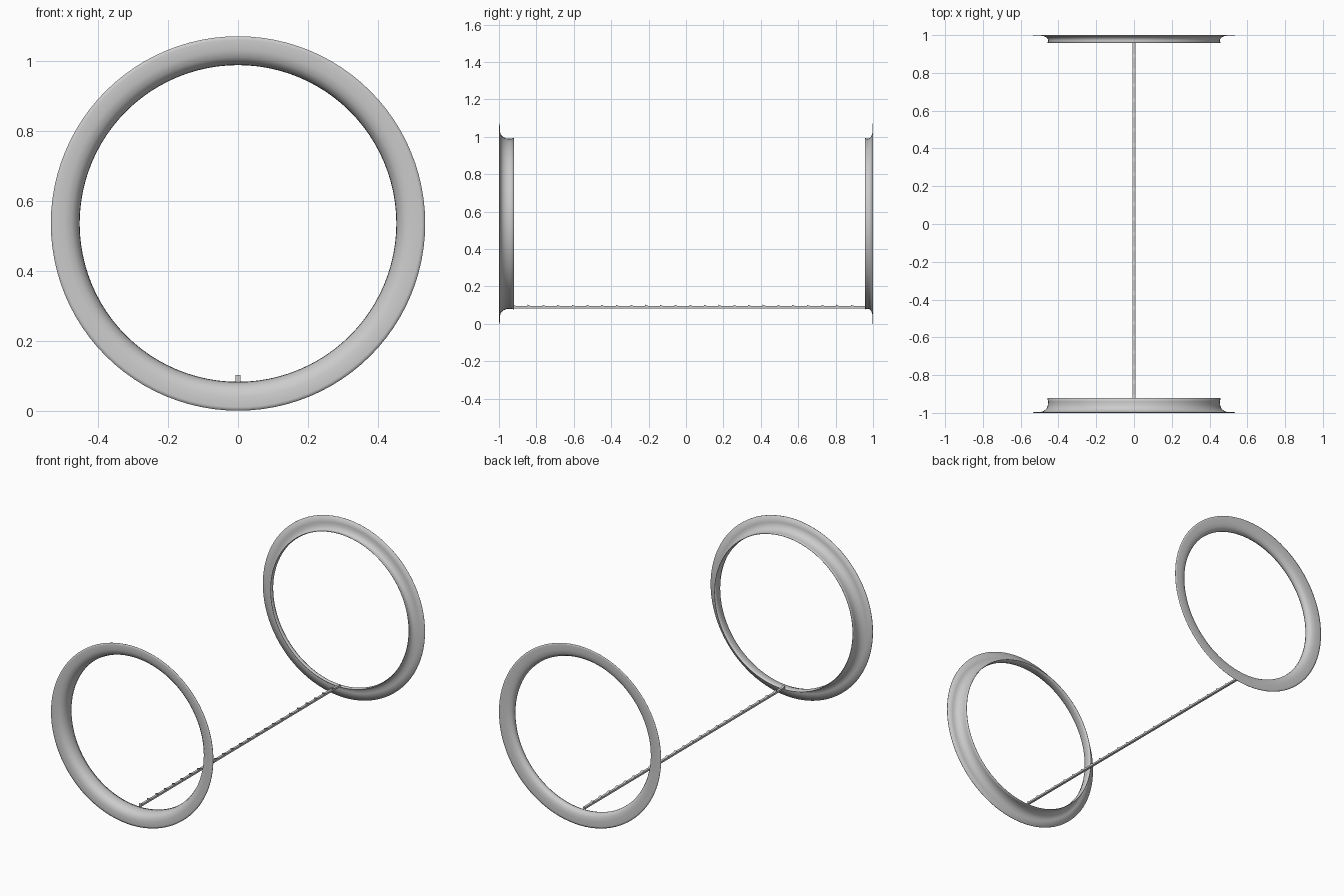
import bpy, bmesh, math

if "Cube" in bpy.data.objects:
    bpy.data.objects.remove(bpy.data.objects["Cube"])

grey = bpy.data.materials.new("light grey")
grey.diffuse_color = (0.6, 0.6, 0.6, 1)
grey.use_nodes = True
grey.node_tree.nodes["Principled BSDF"].inputs["Base Color"].default_value = grey.diffuse_color

CZ = 0.535      # height of the ring axis
SEGS = 96


def finish(name, bm):
    bmesh.ops.recalc_face_normals(bm, faces=bm.faces)
    me = bpy.data.meshes.new(name)
    bm.to_mesh(me)
    bm.free()
    me.materials.append(grey)
    ob = bpy.data.objects.new(name, me)
    bpy.context.collection.objects.link(ob)
    return ob


def flared_ring(name, y_face, direction, depth):
    """Thin bell-mouthed ring: flat flange curving into a short collar."""
    # (radius, fraction of depth): mouth side first, then the back side
    profile = [(0.535, 0.015), (0.525, 0.0), (0.495, 0.0), (0.475, 0.08),
               (0.461, 0.24), (0.4535, 0.5), (0.4525, 0.75), (0.455, 1.0),
               (0.458, 1.0), (0.4555, 0.75), (0.4565, 0.5), (0.464, 0.27),
               (0.478, 0.12), (0.495, 0.06), (0.535, 0.05)]
    bm = bmesh.new()
    rings = []
    for i in range(SEGS):
        a = 2 * math.pi * i / SEGS
        rings.append([bm.verts.new((r * math.sin(a),
                                    y_face + direction * t * depth,
                                    CZ + r * math.cos(a)))
                      for r, t in profile])
    n = len(profile)
    for i in range(SEGS):
        p, q = rings[i], rings[(i + 1) % SEGS]
        for j in range(n):
            k = (j + 1) % n
            bm.faces.new((p[j], p[k], q[k], q[j])).smooth = True
    return finish(name, bm)


def extrude_side(bm, outline, half):
    """Prism from a (y, z) outline, spanning -half..half in x."""
    left = [bm.verts.new((-half, y, z)) for y, z in outline]
    right = [bm.verts.new((half, y, z)) for y, z in outline]
    bm.faces.new(left)
    bm.faces.new(right[::-1])
    for j in range(len(outline)):
        k = (j + 1) % len(outline)
        bm.faces.new((left[j], right[j], right[k], left[k]))


# Deep front ring and shallower back ring
flared_ring("front_ring", -1.0, 1, 0.08)
flared_ring("back_ring", 1.0, -1, 0.042)

# Thin rail joining the lowest points of both collars
y0, y1 = -0.925, 0.96
bm = bmesh.new()
extrude_side(bm, [(y0, 0.083), (y1, 0.083), (y1, 0.094), (y0, 0.094)], 0.007)
finish("rail", bm)

# Row of small wedge teeth along the rail
bm = bmesh.new()
step = (y1 - y0) / 24
for i in range(24):
    y = y0 + step * i
    extrude_side(bm, [(y, 0.093), (y + 0.022, 0.093), (y, 0.102)], 0.007)
finish("rail_teeth", bm)
